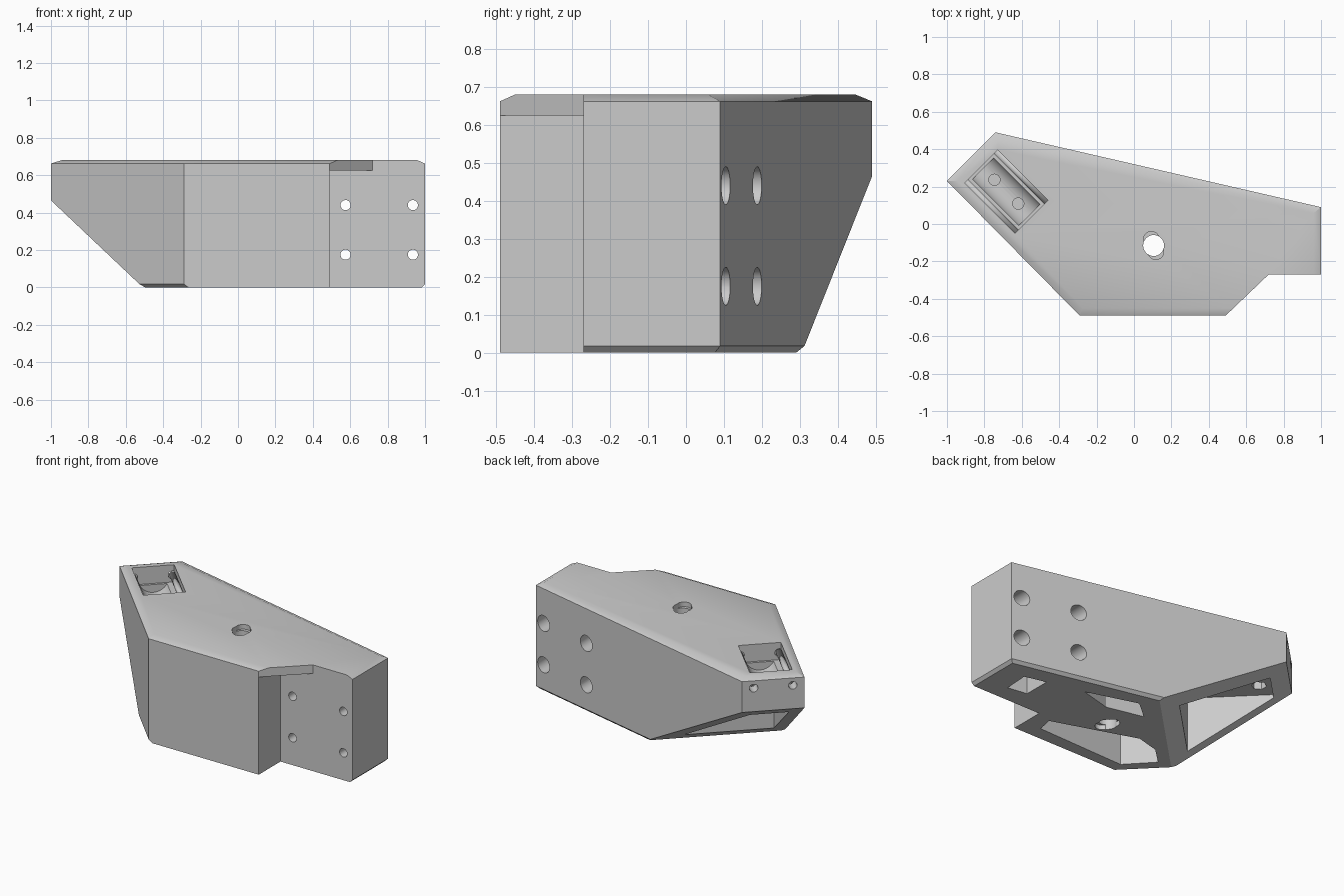
import bpy, bmesh, math
from mathutils import Vector, Matrix

cube = bpy.data.objects.get("Cube")
if cube:
    bpy.data.objects.remove(cube, do_unlink=True)

grey = bpy.data.materials.new("plain grey")
grey.use_nodes = True
grey.diffuse_color = (0.6, 0.6, 0.6, 1)
grey.node_tree.nodes["Principled BSDF"].inputs["Base Color"].default_value = (0.6, 0.6, 0.6, 1)


def make_object(name, bm):
    bmesh.ops.recalc_face_normals(bm, faces=bm.faces)
    mesh = bpy.data.meshes.new(name)
    bm.to_mesh(mesh)
    bm.free()
    mesh.materials.append(grey)
    obj = bpy.data.objects.new(name, mesh)
    bpy.context.collection.objects.link(obj)
    return obj


def prism(points, low, high):
    bm = bmesh.new()
    face = bm.faces.new([bm.verts.new((x, y, low)) for x, y in points])
    top = bmesh.ops.extrude_face_region(bm, geom=[face])["geom"]
    verts = [v for v in top if isinstance(v, bmesh.types.BMVert)]
    bmesh.ops.translate(bm, verts=verts, vec=(0, 0, high - low))
    return bm


def rod(start, end, radius, sides=32):
    start, end = Vector(start), Vector(end)
    axis = end - start
    bm = bmesh.new()
    bmesh.ops.create_cone(bm, cap_ends=True, segments=sides, radius1=radius, radius2=radius,
                          depth=axis.length,
                          matrix=Matrix.Translation((start + end) / 2)
                          @ axis.to_track_quat('Z', 'Y').to_matrix().to_4x4())
    return bm


def cut(target, bm):
    cutter = make_object("cutter", bm)
    cutter.hide_render = True
    mod = target.modifiers.new("cut", 'BOOLEAN')
    mod.operation = 'DIFFERENCE'
    mod.solver = 'EXACT'
    mod.object = cutter
    bpy.context.view_layer.objects.active = target
    bpy.ops.object.modifier_apply(modifier=mod.name)
    bpy.data.objects.remove(cutter, do_unlink=True)


def clip(bm, point, normal):
    bmesh.ops.bisect_plane(bm, geom=bm.verts[:] + bm.edges[:] + bm.faces[:],
                           plane_co=point, plane_no=normal, clear_outer=True)
    bmesh.ops.holes_fill(bm, edges=[e for e in bm.edges if e.is_boundary])
    bmesh.ops.recalc_face_normals(bm, faces=bm.faces)


# Local directions of the angled end: inward along the arm, and across it
inward = Vector((1, -1, 0)).normalized()
across = Vector((1, 1, 0)).normalized()
end_mid = Vector((-0.87, 0.36, 0))


def local(d, t, z=0):
    p = end_mid + inward * d + across * t
    return Vector((p.x, p.y, z))


# Main body outline
TOP = 0.68
outline = [(-1, 0.23), (-0.74, 0.49), (1, 0.09), (1, -0.27),
           (0.72, -0.27), (0.49, -0.49), (-0.29, -0.49)]
bm = prism(outline, 0, TOP)

# Sloped underside of the angled end
clip(bm, local(0, 0, 0.465), inward * -0.465 + Vector((0, 0, -0.7)))

# Chamfered rims: (outline edge, bevel the bottom as well)
for i, bottom in ((0, False), (1, True), (2, True), (5, False), (6, True)):
    a = Vector((*outline[i], 0))
    b = Vector((*outline[(i + 1) % len(outline)], 0))
    side = (b - a).normalized()
    out = Vector((-side.y, side.x, 0))
    clip(bm, a + Vector((0, 0, TOP - 0.018)), out * 0.018 + Vector((0, 0, 0.04)))
    if bottom:
        clip(bm, a + Vector((0, 0, 0.018)), out - Vector((0, 0, 1)))
body = make_object("bracket_body", bm)

# Stepped front corner below the top plate
cut(body, prism([(0.49, -0.6), (0.49, -0.27), (1.1, -0.27), (1.1, -0.6)], -0.1, 0.625))

# Hollows opening through the bottom
cut(body, prism([(0.69, -0.14), (0.82, -0.16), (0.83, 0), (0.69, 0.035)], -0.1, 0.5))
cut(body, prism([(0.45, 0.09), (0.12, 0.19), (0, 0.09), (0.24, 0.035)], -0.1, 0.5))
cut(body, prism([(0.39, -0.30), (-0.145, -0.12), (-0.295, -0.16),
                 (-0.4, -0.26), (-0.25, -0.42), (0.37, -0.40)], -0.1, 0.5))

# Hollow in the sloped underside
cut(body, prism([local(d, t).xy for d, t in
                 ((0.1, -0.11), (0.6, -0.11), (0.6, 0.42), (0.1, 0.12))], -0.1, 0.42))

# Mounting holes with counterbores in the back
for x in (0.575, 0.935):
    for z in (0.175, 0.44):
        cut(body, rod((x, -0.5, z), (x, 0.5, z), 0.027))
        cut(body, rod((x, -0.08, z), (x, 0.5, z), 0.05))

# Centre hole with a shallow slanted slot at both ends
centre = Vector((0.105, -0.115, 0))
cut(body, rod(centre - Vector((0, 0, 0.2)), centre + Vector((0, 0, 0.9)), 0.056))
for low, high in ((-0.1, 0.03), (TOP - 0.03, TOP + 0.1)):
    for sign in (-1, 1):
        shift = centre + Vector((0.012, -0.033, 0)) * sign
        cut(body, rod(shift + Vector((0, 0, low)), shift + Vector((0, 0, high)), 0.042))

# Top pocket with a rounded trough
mid = 0.265
cut(body, prism([local(mid + d, t).xy for d, t in
                 ((-0.19, -0.125), (0.19, -0.125), (0.19, 0.125), (-0.19, 0.125))], 0.57, 0.9))
cut(body, rod(local(mid - 0.175, 0, 0.61), local(mid + 0.175, 0, 0.61), 0.09))

# Pin bores running in from the angled end, and the pins left in the pocket
for t in (-0.115, 0.115):
    cut(body, rod(local(-0.1, t, 0.615), local(mid + 0.2, t, 0.615), 0.025))
    pin = make_object("pocket_pin", rod(local(mid - 0.2, t, 0.615), local(mid + 0.2, t, 0.615), 0.018))
    pin.data.shade_smooth()

# Screw holes in the pocket floor and hexagonal nut seats beneath
for d in (mid - 0.09, mid + 0.09):
    cut(body, rod(local(d, 0, 0.49), local(d, 0, 0.7), 0.03))
    cut(body, rod(local(d, 0, 0.3), local(d, 0, 0.475), 0.045, 6))

# Crisp planar shading with smooth bores
bpy.ops.object.select_all(action='DESELECT')
body.select_set(True)
bpy.context.view_layer.objects.active = body
bpy.ops.object.shade_smooth_by_angle(angle=math.radians(25))
